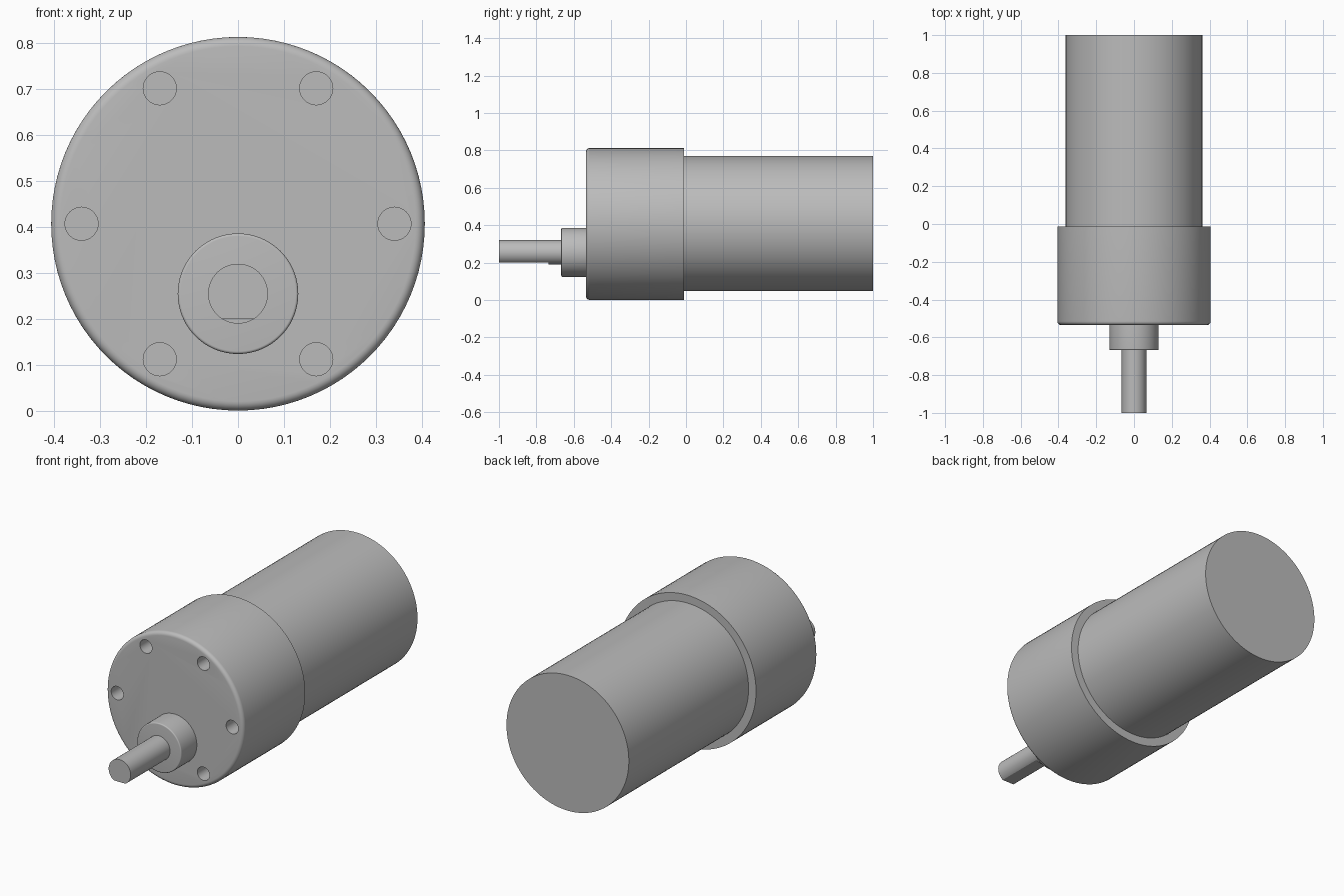
import bpy
import bmesh
from math import sin, cos, pi, radians
from mathutils import Vector

cube = bpy.data.objects.get("Cube")
if cube:
    bpy.data.objects.remove(cube, do_unlink=True)

AXIS_Z = 0.407    # centre line of gearbox and motor
SHAFT_Z = 0.255   # centre line of the offset output shaft

metal = bpy.data.materials.new("grey metal")
metal.use_nodes = True
GREY = (0.5, 0.5, 0.5, 1)
metal.diffuse_color = GREY
metal.node_tree.nodes["Principled BSDF"].inputs["Base Color"].default_value = GREY


def cylinder(name, radius, y0, y1, z, x=0, fillet=0, sides=96):
    """Cylinder along y, with an optional rounded front edge."""
    profile = [(radius, y0)]
    if fillet:
        profile = [(radius - fillet + fillet * sin(a), y0 + fillet - fillet * cos(a))
                   for a in (pi / 2 * i / 6 for i in range(7))]
    profile.append((radius, y1))
    bm = bmesh.new()
    rings = [[bm.verts.new((x + r * cos(2 * pi * i / sides), y, z + r * sin(2 * pi * i / sides)))
              for i in range(sides)] for r, y in profile]
    for a, b in zip(rings, rings[1:]):
        for i in range(sides):
            j = (i + 1) % sides
            bm.faces.new((a[i], a[j], b[j], b[i]))
    bm.faces.new(rings[0])
    bm.faces.new(rings[-1])
    bmesh.ops.recalc_face_normals(bm, faces=bm.faces)
    mesh = bpy.data.meshes.new(name)
    bm.to_mesh(mesh)
    bm.free()
    mesh.materials.append(metal)
    obj = bpy.data.objects.new(name, mesh)
    bpy.context.collection.objects.link(obj)
    return obj


def select(obj):
    bpy.ops.object.select_all(action='DESELECT')
    obj.select_set(True)
    bpy.context.view_layer.objects.active = obj


def cut(obj, cutter):
    """Subtract the cutter and discard it."""
    mod = obj.modifiers.new("cut", 'BOOLEAN')
    mod.operation = 'DIFFERENCE'
    mod.solver = 'EXACT'
    mod.object = cutter
    select(obj)
    bpy.ops.object.modifier_apply(modifier=mod.name)
    bpy.data.objects.remove(cutter, do_unlink=True)


# Main bodies
motor_can = cylinder("motor_can", 0.362, -0.012, 1.0, AXIS_Z + 0.002)
gearbox = cylinder("gearbox", 0.406, -0.535, -0.012, AXIS_Z, fillet=0.02)
shaft_boss = cylinder("shaft_boss", 0.131, -0.667, -0.535, SHAFT_Z, fillet=0.006)
output_shaft = cylinder("output_shaft", 0.065, -1.0, -0.66, SHAFT_Z, sides=64)

# Ring of blind mounting holes in the gearbox face
for k in range(6):
    a = radians(60 * k)
    cut(gearbox, cylinder("hole_cutter", 0.036, -0.6, -0.435,
                          AXIS_Z + 0.34 * sin(a), x=0.34 * cos(a), sides=32))

# Flat along the underside of the shaft
bpy.ops.mesh.primitive_cube_add(size=1, location=(0, -0.885, 0.15))
flat_cutter = bpy.context.object
flat_cutter.scale = Vector((0.3, 0.3, 0.1))
bpy.context.view_layer.update()
cut(output_shaft, flat_cutter)

for part in (motor_can, gearbox, shaft_boss, output_shaft):
    select(part)
    bpy.ops.object.shade_smooth_by_angle(angle=radians(30))
